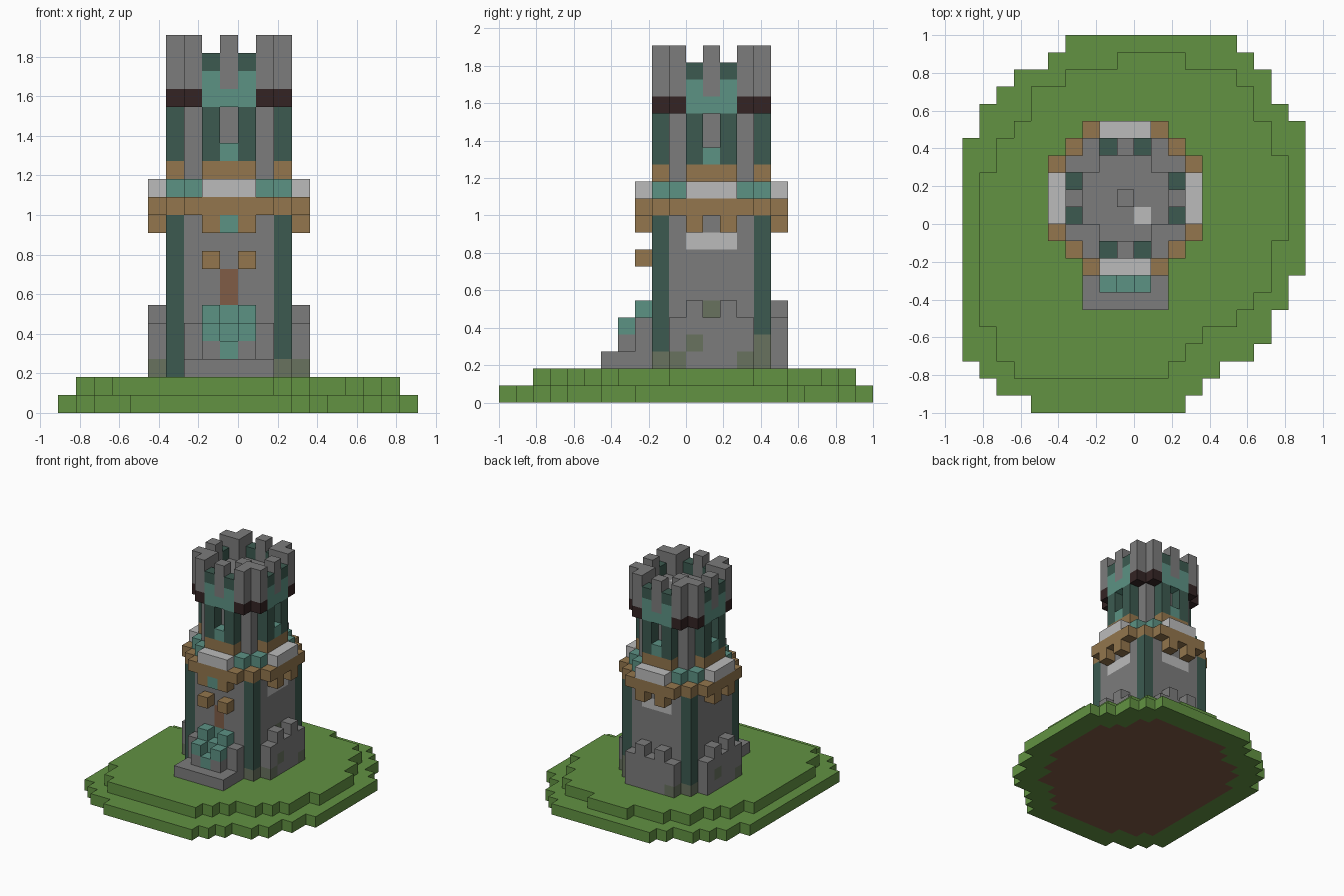
import bpy
import bmesh

if "Cube" in bpy.data.objects:
    bpy.data.objects.remove(bpy.data.objects["Cube"])

U = 1 / 11                      # edge of one block
CX, CY = -1, 1                  # block at the middle of the tower


def linear(v):
    v /= 255
    return v / 12.92 if v < 0.04 else ((v + 0.055) / 1.055) ** 2.4


PALETTE = {
    "grass": (98, 146, 66), "stone": (124, 124, 124), "teal": (92, 146, 132),
    "dark_green": (60, 90, 80), "bronze": (147, 118, 77), "pale_stone": (187, 187, 187),
    "dark_brown": (52, 36, 36), "earth": (128, 92, 70), "moss": (104, 114, 94),
}
NAMES = list(PALETTE)
MATERIALS = []
for name, rgb in PALETTE.items():
    m = bpy.data.materials.new(name)
    m.use_nodes = True
    colour = (*[linear(c) for c in rgb], 1)
    m.diffuse_color = colour
    m.node_tree.nodes["Principled BSDF"].inputs["Base Color"].default_value = colour
    MATERIALS.append(m)

blocks = {}                     # block position -> (part, colour)


def put(part, colour, x, y, z):
    blocks[x, y, z] = (part, colour)


def tower(part, colour, dx, dy, z0, z1=None):
    """Stack blocks, placed from the tower's middle."""
    for z in range(z0, z1 or z0 + 1):
        put(part, colour, dx + CX, dy + CY, z)


def plan(reach, total):
    """Octagonal floor plan, giving offsets with their larger and smaller distance."""
    for dx in range(-reach, reach + 1):
        for dy in range(-reach, reach + 1):
            a, b = abs(dx), abs(dy)
            if a + b <= total:
                yield dx, dy, max(a, b), min(a, b)


# grassy island: (rows, left, right) from the back to the front
LOWER = [(1, -4, 6), (1, -5, 7), (1, -7, 8), (1, -8, 8), (1, -9, 9), (1, -9, 10),
         (8, -10, 10), (2, -10, 9), (2, -10, 8), (1, -10, 7), (1, -9, 5),
         (1, -8, 4), (1, -6, 3)]
UPPER = [(1, -1, 3), (1, -4, 6), (2, -6, 7), (1, -7, 8), (1, -8, 8), (1, -8, 9),
         (4, -9, 9), (3, -9, 8), (1, -9, 7), (1, -9, 6), (1, -8, 4), (1, -8, 3), (1, -7, 2)]
for part, z, y, rows in (("island_lower", 0, 10, LOWER), ("island_upper", 1, 9, UPPER)):
    for count, left, right in rows:
        for _ in range(count):
            for x in range(left, right):
                put(part, "grass", x, y, z)
            y -= 1

# stone base with battlements
for dx, dy, far, near in plan(4, 6):
    tower("base", "stone", dx, dy, 2, 6 if far == 4 and near == 1 else 5)

# main shaft with dark corner posts
for dx, dy, far, near in plan(3, 6):
    tower("shaft", "dark_green" if near == 3 else "stone", dx, dy, 2, 11)

# moss on the base
for dx, dy, z in ((3, -3, 2), (4, -2, 2), (4, -1, 3), (4, 2, 2), (3, 3, 2), (3, 3, 3),
                  (-4, -2, 2), (-3, 3, 2), (-2, 4, 2), (-4, 1, 3)):
    tower("base", "moss", dx, dy, z)
tower("shaft", "moss", 3, 0, 5)

# entrance steps, parapets, door and lanterns
for dx in range(-2, 3):
    for dy in (-5, -6):
        tower("entrance_step", "stone", dx, dy, 2)
for dx in (-1, 1):
    tower("entrance_step", "stone", dx, -5, 3)
    tower("parapet", "teal", dx, -5, 4)
    tower("parapet", "teal", dx, -4, 5)
    tower("lantern", "bronze", dx, -4, 8)
for i in range(3):
    tower("stair", "teal", 0, i - 5, i + 3)
blocks.pop((CX, CY - 4, 5), None)
tower("door", "earth", 0, -3, 6, 8)

# pale stones let into the shaft
for i in (-1, 0, 1):
    tower("shaft", "pale_stone", 3, i, 9)
    tower("shaft", "pale_stone", i, 3, 9)

# balcony on brackets, with pale rails and teal corners
for dx, dy, far, near in plan(4, 6):
    tower("balcony", "bronze", dx, dy, 11)
    if far == 4 and near == 1:
        tower("bracket", "bronze", dx, dy, 10)
    if far == 4 and near < 2:
        tower("rail", "pale_stone", dx, dy, 12)
    if far == 3 and near == 2:
        tower("corner_block", "teal", dx, dy, 12)
tower("keystone", "teal", 0, -4, 10)

# upper shaft with recessed windows
for dx, dy, far, near in plan(3, 4):
    tower("upper_shaft", "stone", dx, dy, 12, 17)
    if far == 3:
        tower("upper_shaft", "bronze", dx, dy, 12, 14)
        if near == 1:
            tower("upper_shaft", "dark_green", dx, dy, 14, 17)
        else:
            tower("window_sill", "teal", dx, dy, 14)
            for z in (15, 16):
                del blocks[dx + CX, dy + CY, z]

# crown with merlons
for dx, dy, far, near in plan(3, 5):
    corner = near == 2
    rim = far == 3
    tower("crown", "dark_brown" if corner else "teal" if rim else "stone", dx, dy, 17)
    if rim and near == 1:
        tower("crown", "teal", dx, dy, 18)
        tower("crown", "dark_green", dx, dy, 19)
    else:
        tower("crown", "stone", dx, dy, 18, 21 if rim or corner else 19)
tower("crown", "pale_stone", 1, -1, 18)
tower("crown_peak", "stone", 0, 0, 19)


def earthy(x, y):
    """Bare soil lies under the island, away from its rim."""
    return all((x + i, y + j, 0) in blocks for i in range(-2, 3) for j in range(-2, 3)
               if abs(i) + abs(j) < 4)


# one mesh per part, keeping only the outer faces
SIDES = [tuple(s if k == axis else 0 for k in range(3)) for axis in range(3) for s in (-1, 1)]
for part in dict.fromkeys(p for p, _ in blocks.values()):
    bm = bmesh.new()
    corners = {}
    used = []

    def corner_at(p):
        if p not in corners:
            corners[p] = bm.verts.new([c * U for c in p])
        return corners[p]

    for cell, (owner, colour) in blocks.items():
        if owner != part:
            continue
        for side in SIDES:
            if tuple(c + s for c, s in zip(cell, side)) in blocks:
                continue
            axis = next(k for k in range(3) if side[k])
            u, v = (axis + 1) % 3, (axis + 2) % 3
            ring = []
            for i, j in ((0, 0), (1, 0), (1, 1), (0, 1)):
                p = list(cell)
                p[axis] += side[axis] > 0
                p[u] += i
                p[v] += j
                ring.append(corner_at(tuple(p)))
            face = bm.faces.new(ring if side[axis] > 0 else ring[::-1])
            under = cell[2] == 0 and side[2] < 0 and earthy(*cell[:2])
            shade = "earth" if under else colour
            if shade not in used:
                used.append(shade)
            face.material_index = used.index(shade)
    mesh = bpy.data.meshes.new(part)
    bm.to_mesh(mesh)
    bm.free()
    for shade in used:
        mesh.materials.append(MATERIALS[NAMES.index(shade)])
    bpy.context.collection.objects.link(bpy.data.objects.new(part, mesh))
